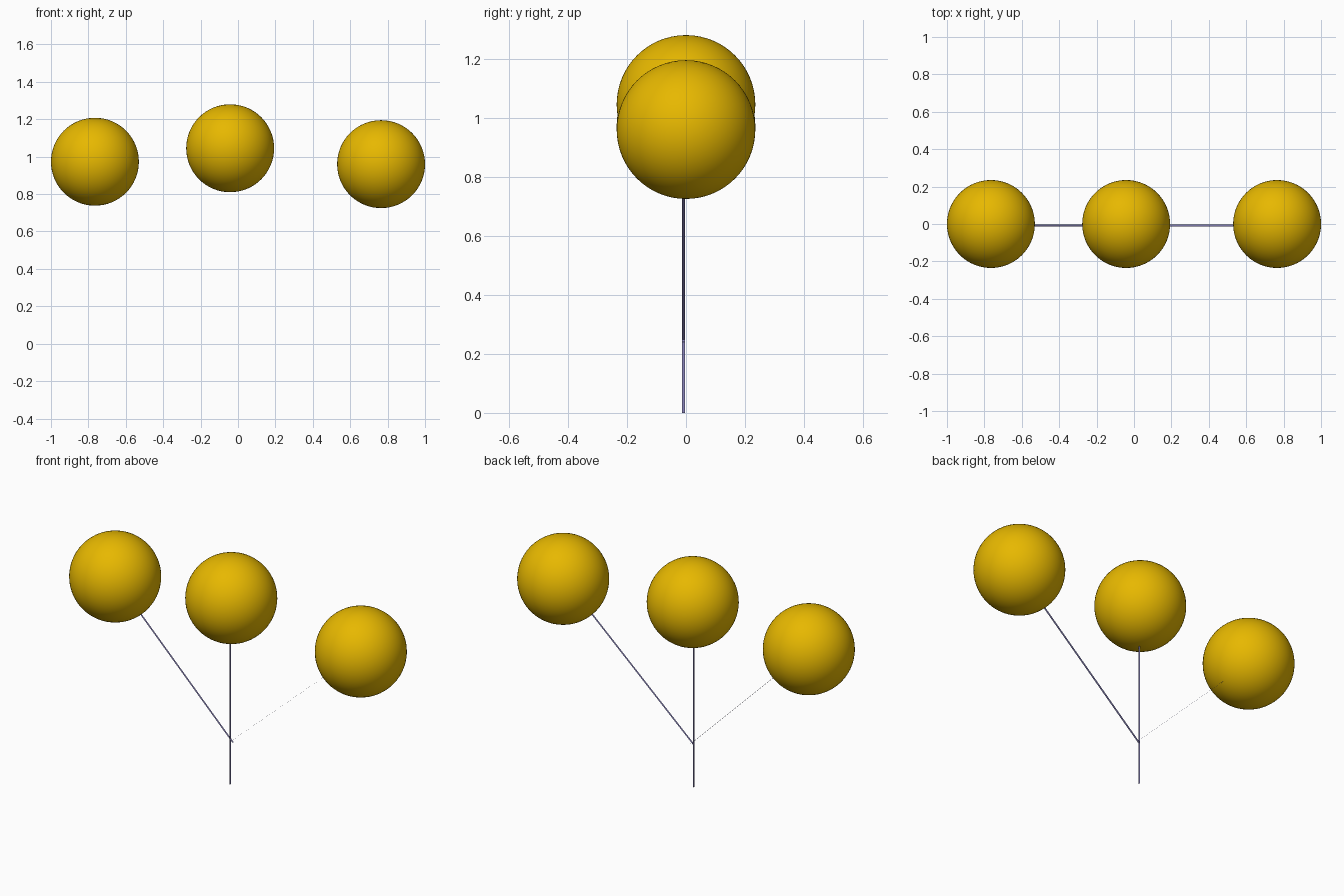
import bpy
from mathutils import Vector

if "Cube" in bpy.data.objects:
    bpy.data.objects.remove(bpy.data.objects["Cube"])


def material(name, color):
    m = bpy.data.materials.new(name)
    m.diffuse_color = (*color, 1)
    m.use_nodes = True
    m.node_tree.nodes["Principled BSDF"].inputs["Base Color"].default_value = m.diffuse_color
    return m


gold = material("golden yellow", (0.80, 0.48, 0.0))
violet = material("muted violet", (0.25, 0.23, 0.50))

RADIUS = 0.235
Y0, Y1 = -0.014, -0.003  # the stems are flat ribbons, edge-on from the front


def ball(name, x, z):
    bpy.ops.mesh.primitive_uv_sphere_add(segments=64, ring_count=32,
                                         radius=RADIUS, location=(x, 0, z))
    ob = bpy.context.object
    ob.name = name
    ob.data.materials.append(gold)
    bpy.ops.object.shade_smooth()


def stem(name, start, centre):
    # ribbon from start to just inside the ball's surface
    a, c = Vector(start), Vector(centre)
    b = c - (c - a).normalized() * (RADIUS - 0.02)
    verts = [(a.x, Y0, a.y), (a.x, Y1, a.y), (b.x, Y1, b.y), (b.x, Y0, b.y)]
    me = bpy.data.meshes.new(name)
    me.from_pydata(verts, [], [(0, 1, 2, 3)])
    me.materials.append(violet)
    bpy.context.collection.objects.link(bpy.data.objects.new(name, me))


# balls and their stems: name, ball centre (x, z), stem start (x, z)
for side, centre, start in (("left", (-0.765, 0.973), (-0.025, 0.24)),
                            ("middle", (-0.042, 1.045), (-0.042, 0.0)),
                            ("right", (0.765, 0.960), (-0.042, 0.24))):
    ball(side + "_ball", *centre)
    stem(side + "_stem", start, centre)
